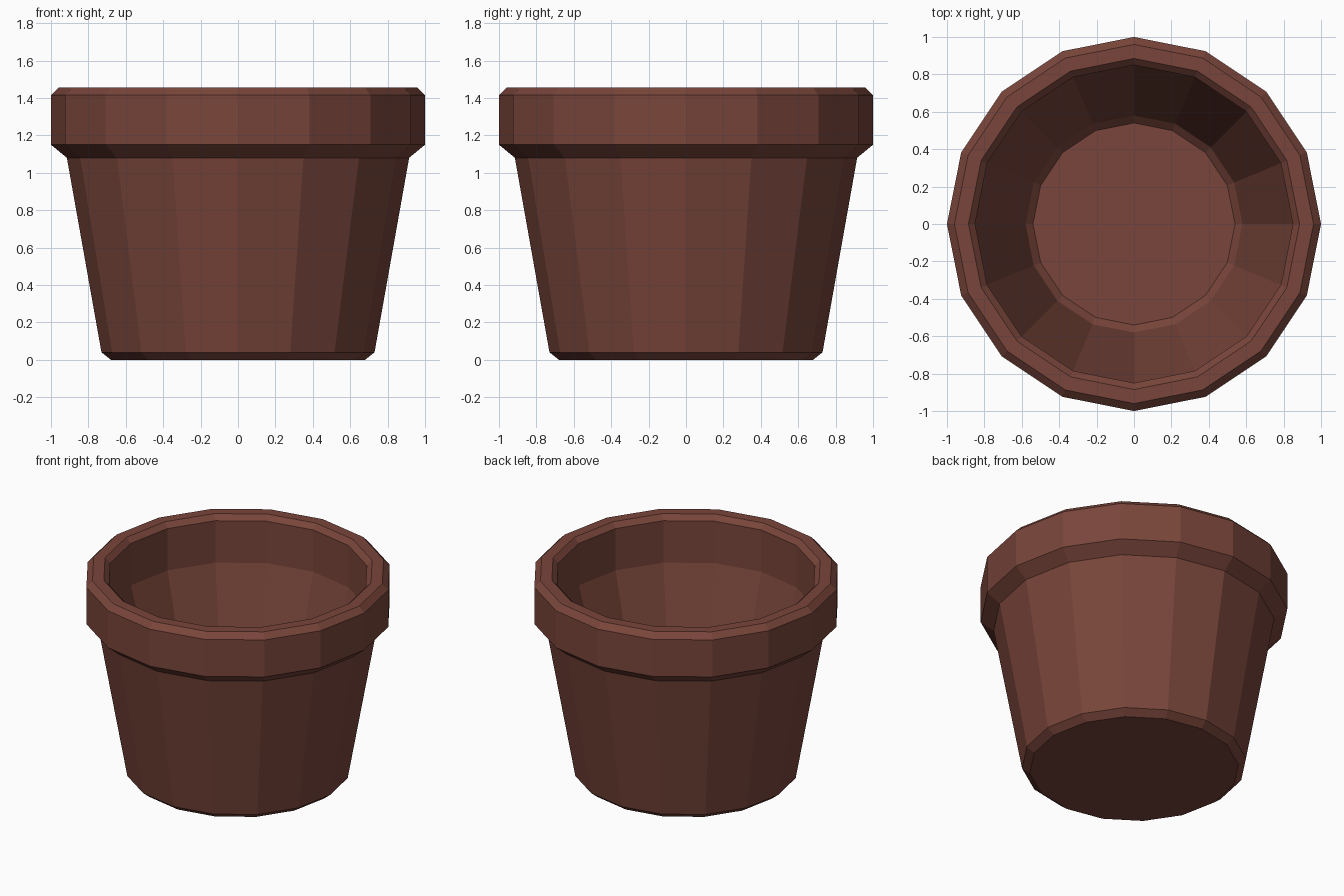
import bpy, bmesh, math

if "Cube" in bpy.data.objects:
    bpy.data.objects.remove(bpy.data.objects["Cube"])

SIDES = 16

# Wall profile (radius, height): base, outer wall, rim, inner wall, floor
PROFILE = [
    (0.68, 0.0), (0.73, 0.04), (0.915, 1.08), (1.0, 1.15),
    (1.0, 1.415), (0.96, 1.455), (0.885, 1.455), (0.85, 1.42),
    (0.85, 1.12), (0.58, 0.16), (0.54, 0.12),
]

# Spin the profile into faceted rings
bm = bmesh.new()
rings = []
for r, z in PROFILE:
    angles = [2 * math.pi * i / SIDES for i in range(SIDES)]
    rings.append([bm.verts.new((r * math.cos(a), r * math.sin(a), z)) for a in angles])
for low, high in zip(rings, rings[1:]):
    for i in range(SIDES):
        j = (i + 1) % SIDES
        bm.faces.new((low[i], low[j], high[j], high[i]))

# Underside and inside floor
bm.faces.new(rings[0][::-1])
bm.faces.new(rings[-1])
bmesh.ops.recalc_face_normals(bm, faces=bm.faces)

mesh = bpy.data.meshes.new("flower_pot")
bm.to_mesh(mesh)
bm.free()
pot = bpy.data.objects.new("flower_pot", mesh)
bpy.context.collection.objects.link(pot)

# Terracotta colour
clay = bpy.data.materials.new("terracotta")
clay.diffuse_color = (0.19, 0.06, 0.043, 1.0)
clay.use_nodes = True
clay.node_tree.nodes["Principled BSDF"].inputs["Base Color"].default_value = clay.diffuse_color
mesh.materials.append(clay)
